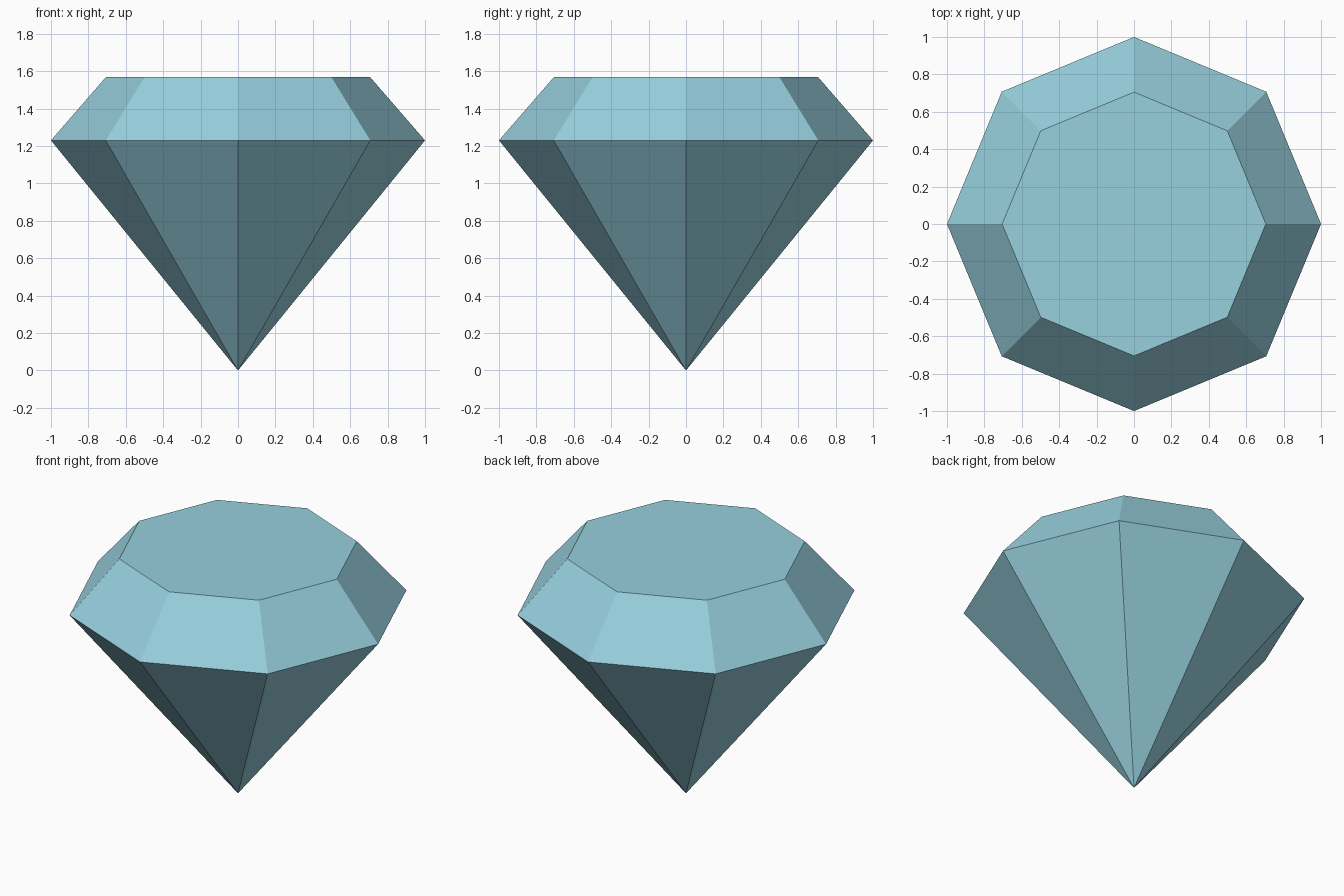
import bpy, bmesh, math

if "Cube" in bpy.data.objects:
    bpy.data.objects.remove(bpy.data.objects["Cube"])

SIDES = 8
GIRDLE_R, GIRDLE_Z = 1.0, 1.23
TABLE_R, TABLE_Z = 0.705, 1.57

gem_blue = bpy.data.materials.new("pale_gem_blue")
gem_blue.diffuse_color = (0.31, 0.63, 0.73, 1.0)
gem_blue.use_nodes = True
gem_blue.node_tree.nodes["Principled BSDF"].inputs["Base Color"].default_value = gem_blue.diffuse_color


def ring(bm, radius, z):
    step = 2 * math.pi / SIDES
    return [bm.verts.new((radius * math.cos(i * step), radius * math.sin(i * step), z))
            for i in range(SIDES)]


bm = bmesh.new()
tip = bm.verts.new((0, 0, 0))
girdle = ring(bm, GIRDLE_R, GIRDLE_Z)
table = ring(bm, TABLE_R, TABLE_Z)

# Lower pavilion facets and upper crown facets
for i in range(SIDES):
    j = (i + 1) % SIDES
    bm.faces.new((tip, girdle[j], girdle[i]))
    bm.faces.new((girdle[i], girdle[j], table[j], table[i]))

# Flat table on top
bm.faces.new(table)
bmesh.ops.recalc_face_normals(bm, faces=bm.faces[:])

mesh = bpy.data.meshes.new("cut_gem")
bm.to_mesh(mesh)
bm.free()
mesh.materials.append(gem_blue)
gem = bpy.data.objects.new("cut_gem", mesh)
bpy.context.collection.objects.link(gem)
